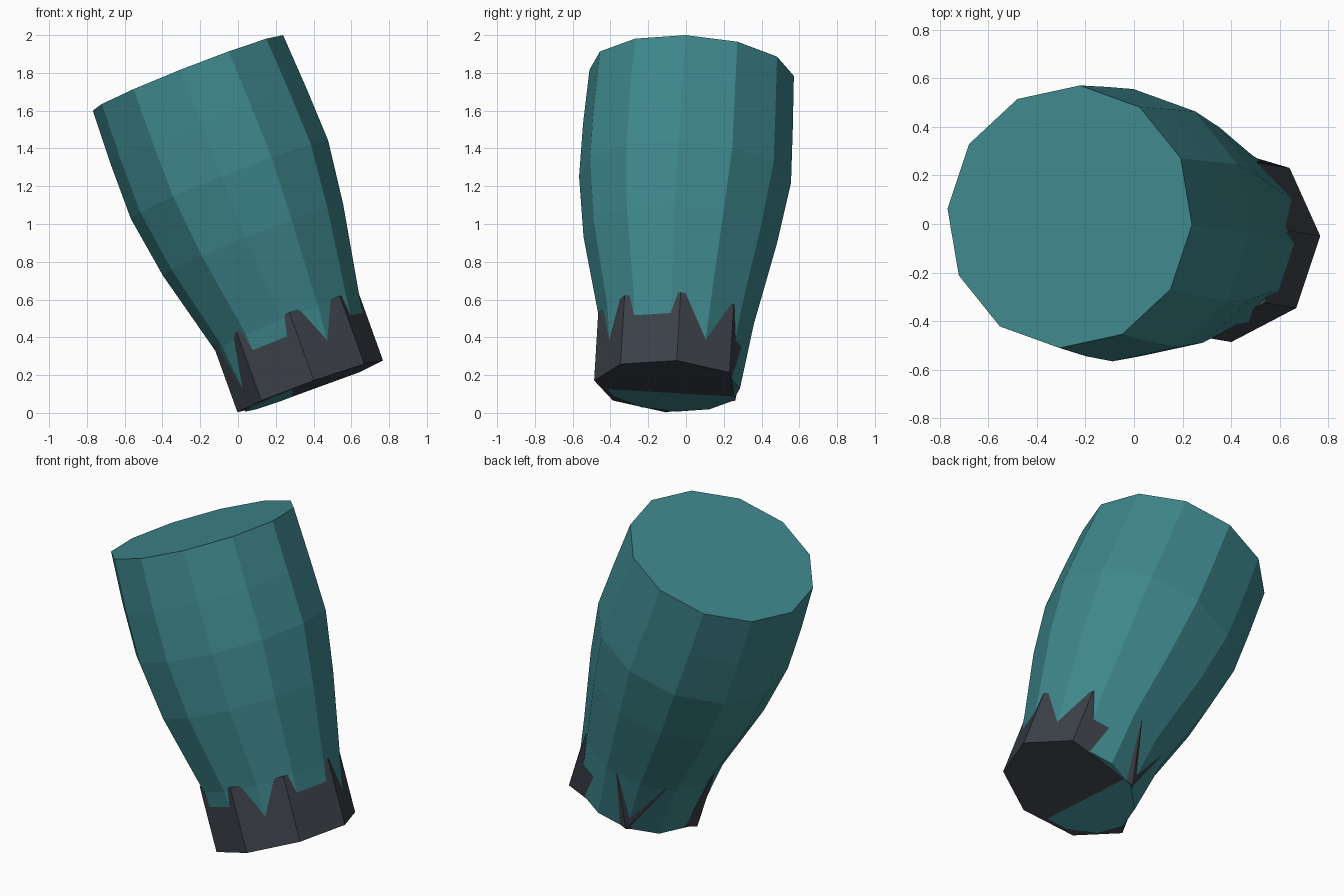
import bpy, bmesh, math
from mathutils import Vector

if "Cube" in bpy.data.objects:
    bpy.data.objects.remove(bpy.data.objects["Cube"])


def material(name, rgb):
    m = bpy.data.materials.new(name)
    m.diffuse_color = (*rgb, 1.0)
    m.use_nodes = True
    m.node_tree.nodes["Principled BSDF"].inputs["Base Color"].default_value = m.diffuse_color
    return m


def ring(center, radius, sides, start, slope_x, slope_y):
    """Regular polygon lying in the tilted plane z = slope_x * x + slope_y * y."""
    n = Vector((-slope_x, -slope_y, 1)).normalized()
    u = Vector((1, 0, slope_x)).normalized()
    v = n.cross(u)
    pts = []
    for i in range(sides):
        a = math.radians(start) + math.tau * i / sides
        pts.append(Vector(center) + radius * (math.cos(a) * u + math.sin(a) * v))
    return pts


def loft(name, rings, mat, merge_dist=1e-5):
    """Closed solid through a stack of rings."""
    bm = bmesh.new()
    loops = [[bm.verts.new(p) for p in r] for r in rings]
    count = len(loops[0])
    for lo, hi in zip(loops, loops[1:]):
        for i in range(count):
            j = (i + 1) % count
            bm.faces.new((lo[i], lo[j], hi[j], hi[i]))
    bm.faces.new(loops[0][::-1])
    bm.faces.new(loops[-1])
    bmesh.ops.remove_doubles(bm, verts=bm.verts, dist=merge_dist)
    bmesh.ops.recalc_face_normals(bm, faces=bm.faces)
    mesh = bpy.data.meshes.new(name)
    bm.to_mesh(mesh)
    bm.free()
    mesh.materials.append(mat)
    obj = bpy.data.objects.new(name, mesh)
    bpy.context.collection.objects.link(obj)
    return obj


teal = material("teal", (0.048, 0.24, 0.26))
charcoal = material("charcoal", (0.045, 0.053, 0.066))

# Leaning twelve-sided sleeve: centre and radius of each ring, bottom to top
sections = [
    ((0.375, -0.075, 0.14), 0.362),
    ((0.26, -0.05, 0.48), 0.41),
    ((0.08, -0.03, 0.915), 0.514),
    ((-0.045, -0.005, 1.235), 0.563),
    ((-0.155, 0.01, 1.515), 0.557),
    ((-0.265, 0.03, 1.80), 0.543),
]
loft("sleeve", [ring(c, r, 12, -3.5, 0.393, -0.06) for c, r in sections], teal)

# Eight-sided cuff poking through the sleeve, pinched at its lower back
base = Vector((0.3825, -0.078, 0.14))
axis = Vector((-0.36, 0.06, 1)).normalized()
low = ring(base, 0.41, 8, 4, 0.36, -0.06)
high = [p + axis * 0.385 for p in low]
pinch = (low[2] + low[3]) / 2
low[2] = low[3] = pinch
loft("cuff", [low, high], charcoal)
